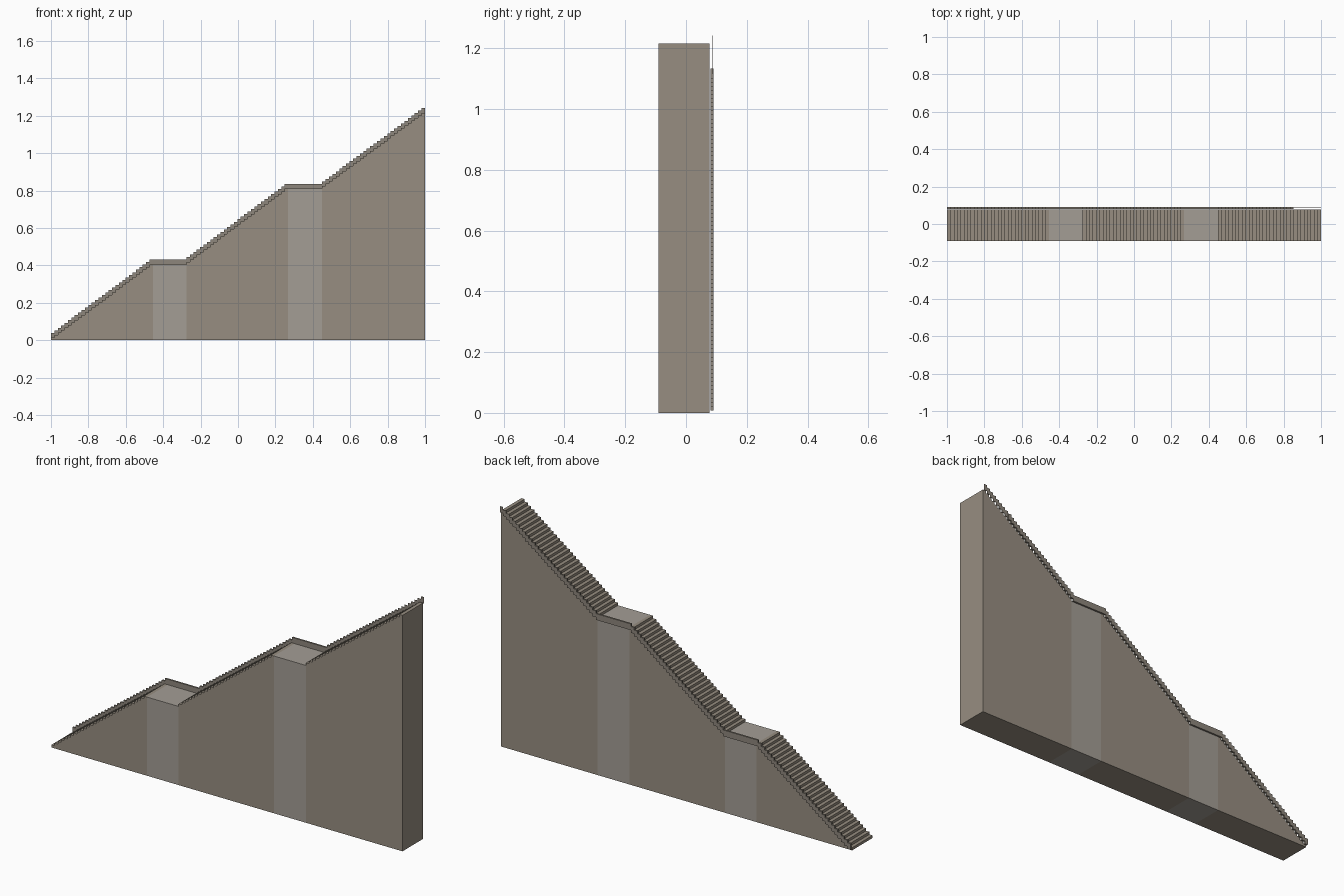
import bpy, bmesh

if "Cube" in bpy.data.objects:
    bpy.data.objects.remove(bpy.data.objects["Cube"])

N = 30                       # steps per flight
RISE = 1.215 / (3 * N)
FRONT, BACK = -0.09, 0.077   # solid stair body
RAIL0, RAIL1 = 0.081, 0.09   # stepped curb along the back


def material(name, rgb):
    m = bpy.data.materials.new(name)
    m.diffuse_color = (*rgb, 1)
    m.use_nodes = True
    m.node_tree.nodes["Principled BSDF"].inputs["Base Color"].default_value = m.diffuse_color
    return m


def boxes_object(name, boxes, mat):
    bm = bmesh.new()
    for x0, x1, y0, y1, z0, z1 in boxes:
        verts = bmesh.ops.create_cube(bm, size=1)["verts"]
        for v in verts:
            v.co.x = x1 if v.co.x > 0 else x0
            v.co.y = y1 if v.co.y > 0 else y0
            v.co.z = z1 if v.co.z > 0 else z0
    me = bpy.data.meshes.new(name)
    bm.to_mesh(me)
    bm.free()
    me.materials.append(mat)
    ob = bpy.data.objects.new(name, me)
    bpy.context.collection.objects.link(ob)
    return ob


stone = material("step_stone", (0.31, 0.27, 0.22))
pale = material("landing_stone", (0.37, 0.34, 0.30))
trim = material("curb_stone", (0.27, 0.24, 0.20))

# Three flights: each step is a block reaching the ground, with a curb piece behind
for f, (xa, xb) in enumerate([(-1.0, -0.455), (-0.275, 0.268), (0.45, 1.0)]):
    run = (xb - xa) / N
    steps, curbs = [], []
    for i in range(N):
        x0, x1 = xa + i * run, xa + (i + 1) * run
        top = (f * N + i + 1) * RISE
        steps.append((x0, x1, FRONT, BACK, 0, top))
        # the uppermost curb pieces thin out
        thin = f == 2 and i >= 22
        y0, y1 = (0.085, 0.087) if thin else (RAIL0, RAIL1)
        curbs.append((x0, x1, y0, y1, top - 0.006, top + 0.026))
    boxes_object(f"flight_{f + 1}", steps, stone)
    boxes_object(f"flight_curb_{f + 1}", curbs, trim)

# Two landings between the flights
for k, (xa, xb) in enumerate([(-0.455, -0.275), (0.268, 0.45)]):
    top = (k + 1) * N * RISE
    boxes_object(f"landing_{k + 1}", [(xa, xb, FRONT, BACK, 0, top)], pale)
    boxes_object(f"landing_curb_{k + 1}",
                 [(xa, xb, RAIL0, RAIL1, top - 0.006, top + 0.026)], trim)
